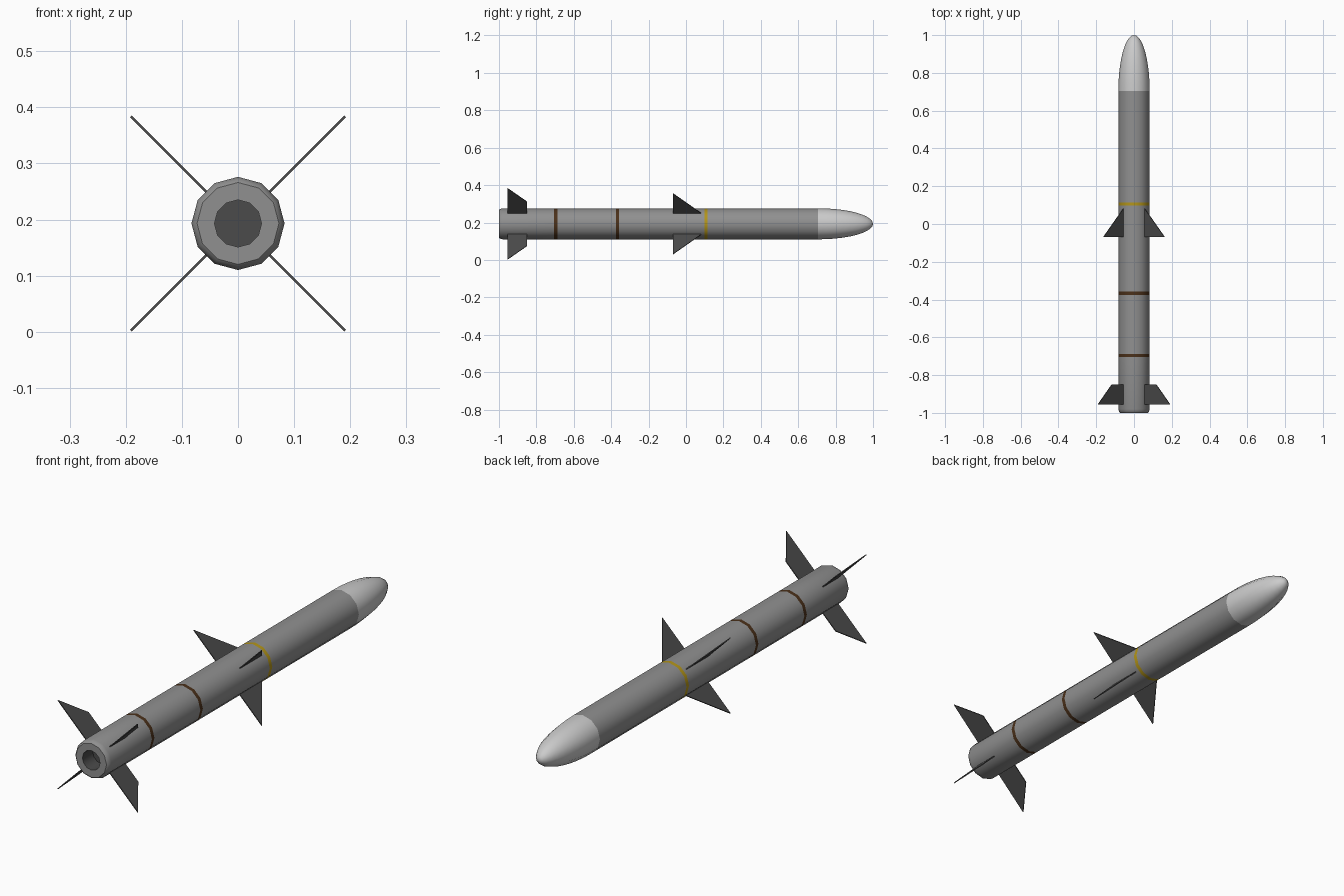
import bpy, bmesh, math

if "Cube" in bpy.data.objects:
    bpy.data.objects.remove(bpy.data.objects["Cube"])

AXIS_Z, R, SIDES = 0.193, 0.083, 12


def material(name, rgb):
    m = bpy.data.materials.new(name)
    m.diffuse_color = (*rgb, 1)
    m.use_nodes = True
    m.node_tree.nodes["Principled BSDF"].inputs["Base Color"].default_value = m.diffuse_color
    return m


BODY = material("body_grey", (0.28, 0.28, 0.28))
NOSE = material("nose_grey", (0.52, 0.52, 0.52))
DARK = material("dark_grey", (0.07, 0.07, 0.07))
BROWN = material("brown", (0.07, 0.03, 0.01))
YELLOW = material("yellow", (0.45, 0.3, 0.01))


def finish(name, bm, mat, smooth):
    me = bpy.data.meshes.new(name)
    bm.to_mesh(me)
    bm.free()
    ob = bpy.data.objects.new(name, me)
    bpy.context.collection.objects.link(ob)
    me.materials.append(mat)
    if smooth:
        bpy.ops.object.select_all(action='DESELECT')
        ob.select_set(True)
        bpy.context.view_layer.objects.active = ob
        bpy.ops.object.shade_smooth_by_angle(angle=math.radians(35))
    return ob


def lathe(name, profile, mat):
    """Revolve (y, radius) points about the long axis; radius 0 closes to a point."""
    bm = bmesh.new()
    rings = []
    for y, r in profile:
        n = SIDES if r > 0 else 1
        rings.append([bm.verts.new((r * math.cos(2 * math.pi * i / SIDES), y,
                                    AXIS_Z + r * math.sin(2 * math.pi * i / SIDES)))
                      for i in range(n)])
    for a, b in zip(rings, rings[1:]):
        for i in range(SIDES):
            j = (i + 1) % SIDES
            quad = [a[i % len(a)], b[i % len(b)], b[j % len(b)], a[j % len(a)]]
            bm.faces.new(list(dict.fromkeys(quad)))
    return finish(name, bm, mat, True)


def fins(name, outline, thick=0.004):
    """Four fins on the diagonals; outline is (y, sideways offset from axis)."""
    for k in range(4):
        a = math.pi / 4 + k * math.pi / 2
        c, s = math.cos(a), math.sin(a)
        bm = bmesh.new()
        sides = []
        for t in (-thick / 2, thick / 2):
            sides.append([bm.verts.new((d * math.sqrt(2) * c - t * s, y,
                                        AXIS_Z + d * math.sqrt(2) * s + t * c))
                          for y, d in outline])
        lo, hi = sides
        bm.faces.new(lo)
        bm.faces.new(hi[::-1])
        n = len(outline)
        for i in range(n):
            j = (i + 1) % n
            bm.faces.new((lo[i], hi[i], hi[j], lo[j]))
        bmesh.ops.recalc_face_normals(bm, faces=bm.faces)
        finish(f"{name}_{k + 1}", bm, DARK, False)


# Exhaust recess and tail section
lathe("exhaust_recess", [(-0.93, 0), (-0.93, 0.042), (-1.0, 0.042)], DARK)
lathe("tail_section", [(-1.0, 0.042), (-1.0, 0.073), (-0.995, 0.079),
                       (-0.98, R), (-0.705, R)], BODY)

# Body sections and flush coloured bands
lathe("rear_band", [(-0.705, R), (-0.688, R)], BROWN)
lathe("rear_body", [(-0.688, R), (-0.375, R)], BODY)
lathe("middle_band", [(-0.375, R), (-0.358, R)], BROWN)
lathe("middle_body", [(-0.358, R), (0.098, R)], BODY)
lathe("front_band", [(0.098, R), (0.115, R)], YELLOW)
lathe("front_body", [(0.115, R), (0.705, R)], BODY)

# Rounded elliptical nose
steps = 10
nose = [(0.705 + 0.295 * math.sin(i * math.pi / 2 / steps),
         R * math.cos(i * math.pi / 2 / steps)) for i in range(steps)]
lathe("nose_cone", nose + [(1.0, 0)], NOSE)

# Tail and mid-body fins
fins("tail_fin", [(-0.955, 0.05), (-0.955, 0.191), (-0.85, 0.118), (-0.85, 0.05)])
fins("mid_fin", [(-0.07, 0.05), (-0.07, 0.163), (0.08, 0.058), (0.085, 0.05)])
